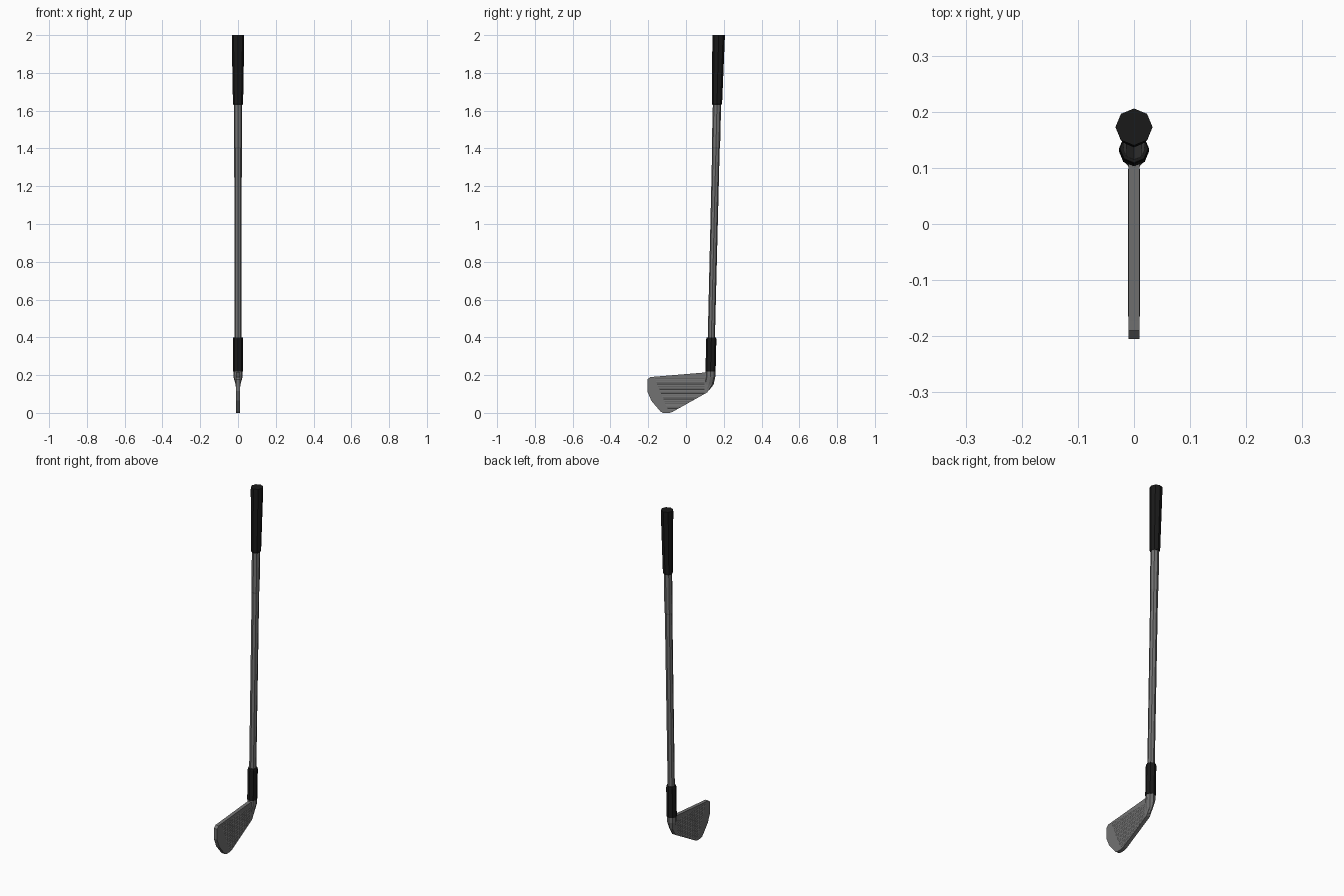
import bpy, bmesh, math

if "Cube" in bpy.data.objects:
    bpy.data.objects.remove(bpy.data.objects["Cube"])


def material(name, v):
    m = bpy.data.materials.new(name)
    m.diffuse_color = (v, v, v, 1)
    m.use_nodes = True
    m.node_tree.nodes["Principled BSDF"].inputs["Base Color"].default_value = m.diffuse_color
    return m


BLACK = material("black_rubber", 0.01)
STEEL = material("grey_steel", 0.17)


def finish(bm, name, mat):
    bmesh.ops.recalc_face_normals(bm, faces=bm.faces)
    me = bpy.data.meshes.new(name)
    bm.to_mesh(me)
    bm.free()
    me.materials.append(mat)
    ob = bpy.data.objects.new(name, me)
    bpy.context.collection.objects.link(ob)
    return ob


def loft(name, rings, mat):
    """Capped octagonal loft; each ring is (y, z, half x, half y)."""
    bm = bmesh.new()
    loops = [[bm.verts.new((hx * math.sin(i * math.pi / 4),
                            y + hy * math.cos(i * math.pi / 4), z))
              for i in range(8)] for y, z, hx, hy in rings]
    for a, b in zip(loops, loops[1:]):
        for i in range(8):
            j = (i + 1) % 8
            bm.faces.new((a[i], a[j], b[j], b[i]))
    bm.faces.new(loops[0])
    bm.faces.new(loops[-1])
    return finish(bm, name, mat)


def axis_y(z):
    # the shaft leans slightly
    return 0.1245 + 0.0242 * z


def tube(name, sections, mat):
    return loft(name, [(axis_y(z), z, r, r) for z, r in sections], mat)


# grip, shaft and ferrule
tube("grip", [(1.63, 0.024), (1.64, 0.027), (1.98, 0.033), (2.0, 0.033)], BLACK)
tube("shaft", [(0.36, 0.019), (1.4, 0.020), (1.405, 0.022), (1.66, 0.022)], STEEL)
tube("ferrule", [(0.22, 0.027), (0.39, 0.027), (0.40, 0.025)], BLACK)

# hosel, flattening into the blade
loft("hosel", [(0.130, 0.23, 0.025, 0.025), (0.129, 0.19, 0.024, 0.026),
               (0.120, 0.15, 0.013, 0.026), (0.108, 0.118, 0.0095, 0.013)], STEEL)

# blade
profile = [(-0.172, 0.191), (-0.190, 0.190), (-0.205, 0.176), (-0.205, 0.115), (-0.184, 0.065),
           (-0.135, 0.007), (-0.122, 0.0), (-0.088, 0.0), (-0.070, 0.006),
           (0.112, 0.108), (0.137, 0.150), (0.142, 0.205), (0.103, 0.214)]
T = 0.0102
bm = bmesh.new()
sides = [[bm.verts.new((x, y, z)) for y, z in profile] for x in (-T, T)]
for s in sides:
    bm.faces.new(s)
n = len(profile)
for i in range(n):
    j = (i + 1) % n
    bm.faces.new((sides[0][i], sides[0][j], sides[1][j], sides[1][i]))
finish(bm, "blade", STEEL)

# fine score lines on both faces, clipped to the hitting area
bm = bmesh.new()
rows = 24
for k in range(rows):
    z = 0.016 + k * 0.0072
    y0 = -0.094 - (z - 0.012) * 0.42
    y1 = min(-0.074 + (z - 0.006) * 1.76, 0.098)
    for s in (-1, 1):
        a, b, c, d = [bm.verts.new(p) for p in (
            (s * T, y0, z - 0.0016), (s * T, y1, z - 0.0016),
            (s * T, y1, z + 0.0016), (s * T, y0, z + 0.0016))]
        e, f = [bm.verts.new((s * (T + 0.0008), y, z)) for y in (y0, y1)]
        for face in ((a, b, f, e), (e, f, c, d), (a, e, d), (b, c, f), (a, d, c, b)):
            bm.faces.new(face)
finish(bm, "score_lines", STEEL)
